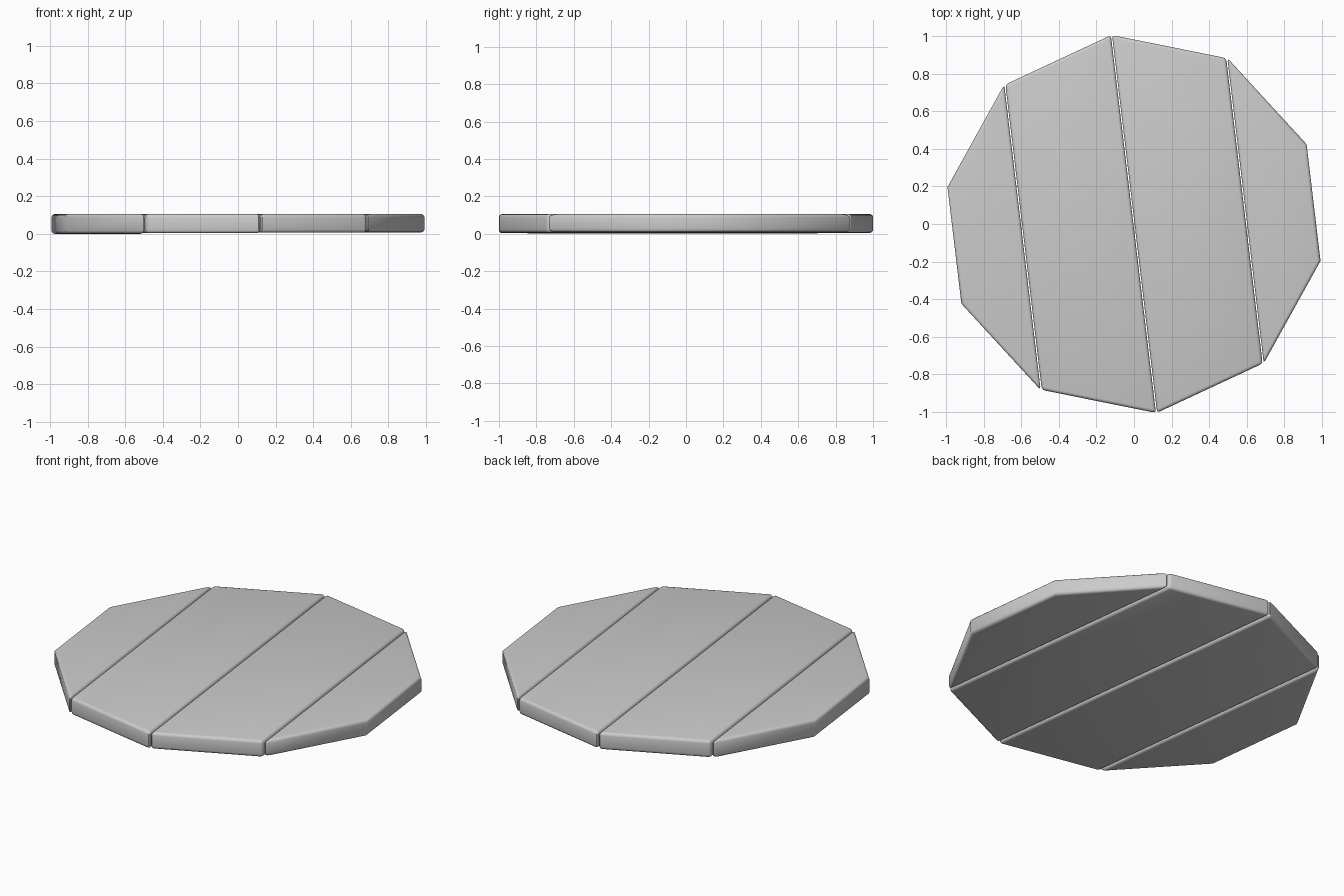
import bpy, bmesh, math

if "Cube" in bpy.data.objects:
    bpy.data.objects.remove(bpy.data.objects["Cube"])

R = 1.011                     # decagon radius
TURN = math.radians(6.8)      # plank direction relative to y
GAP = 0.003
TOP = 0.105

def corner(deg):
    a = math.radians(deg)
    return R * math.cos(a), R * math.sin(a)

def plank(name, angles, seam_angles, bottom):
    """Slab of the decagon with rounded edges; outer rim corners stay crisp."""
    pts = [corner(a) for a in angles]
    cx = sum(p[0] for p in pts) / len(pts)
    # pull seam corners slightly towards the plank's middle to leave a gap
    pts = [(x + math.copysign(GAP, cx - x) if a in seam_angles else x, y)
           for a, (x, y) in zip(angles, pts)]
    bm = bmesh.new()
    face = bm.faces.new([bm.verts.new((x, y, bottom)) for x, y in pts])
    ext = bmesh.ops.extrude_face_region(bm, geom=[face])
    for v in ext["geom"]:
        if isinstance(v, bmesh.types.BMVert):
            v.co.z = TOP
    bmesh.ops.recalc_face_normals(bm, faces=bm.faces[:])
    rim = [corner(a) for a in angles if a not in seam_angles]

    def is_rim_upright(e):
        a, b = e.verts
        return abs(a.co.z - b.co.z) > 0.01 and any(
            math.hypot(a.co.x - x, a.co.y - y) < 0.01 for x, y in rim)

    edges = [e for e in bm.edges if not is_rim_upright(e)]
    bmesh.ops.bevel(bm, geom=edges, offset=0.017, segments=3,
                    profile=0.5, affect='EDGES', clamp_overlap=True)
    mesh = bpy.data.meshes.new(name)
    bm.to_mesh(mesh)
    bm.free()
    obj = bpy.data.objects.new(name, mesh)
    obj.rotation_euler.z = TURN
    bpy.context.collection.objects.link(obj)
    bpy.ops.object.select_all(action='DESELECT')
    obj.select_set(True)
    bpy.context.view_layer.objects.active = obj
    bpy.ops.object.shade_smooth_by_angle(angle=math.radians(35))

# four planks, left to right
SEAMS = {90, 270, 54, 306, 126, 234}
plank("outer_plank_left", [126, 162, 198, 234], SEAMS, 0.0)
plank("inner_plank_left", [90, 126, 234, 270], SEAMS, 0.003)
plank("inner_plank_right", [270, 306, 54, 90], SEAMS, 0.006)
plank("outer_plank_right", [306, 342, 18, 54], SEAMS, 0.008)
